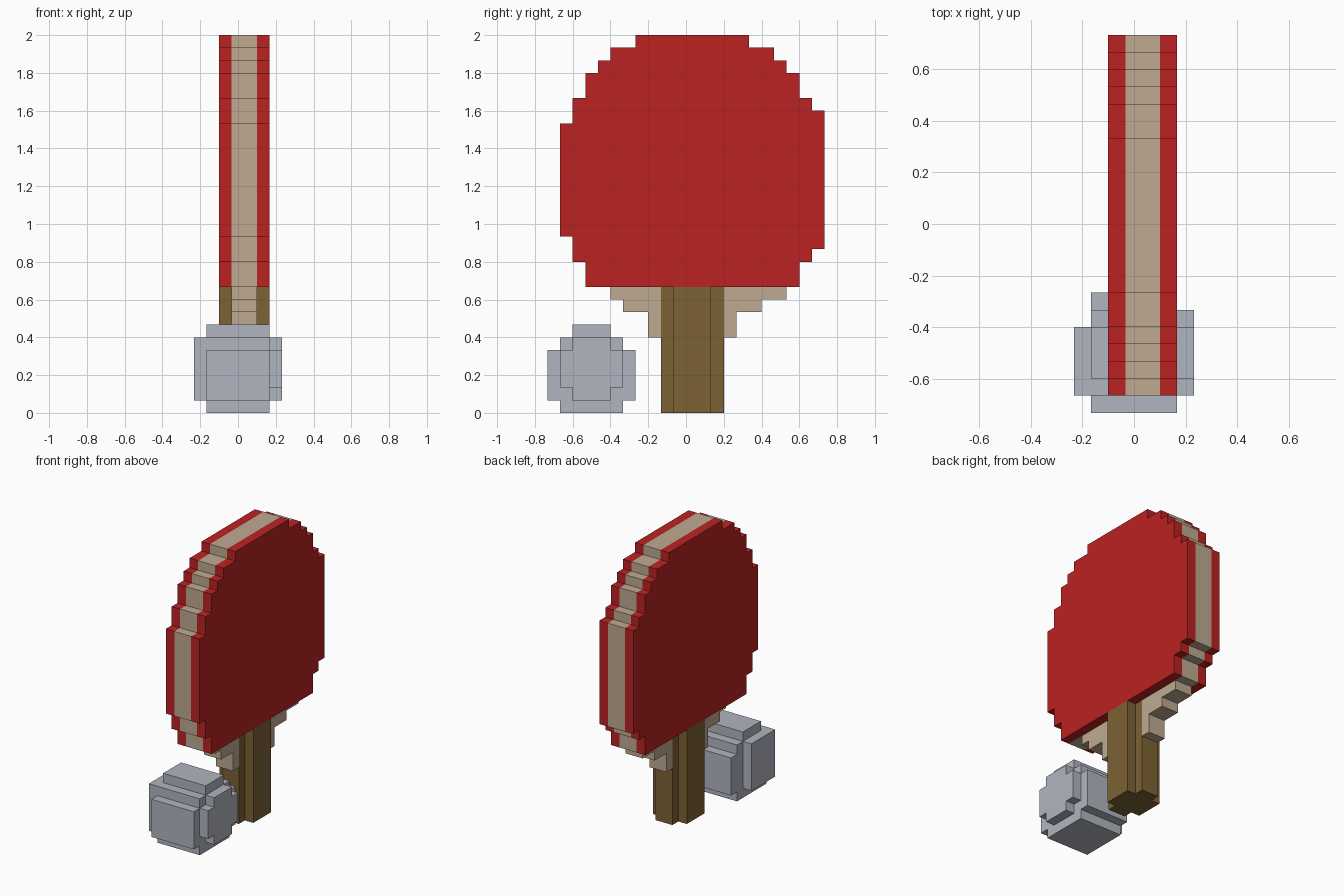
import bpy
import bmesh

cube = bpy.data.objects.get("Cube")
if cube:
    bpy.data.objects.remove(cube, do_unlink=True)

CELL = 1 / 15  # one block of the stepped grid


def material(name, rgb):
    mat = bpy.data.materials.new(name)
    mat.use_nodes = True
    mat.diffuse_color = (*rgb, 1)
    mat.node_tree.nodes["Principled BSDF"].inputs["Base Color"].default_value = (*rgb, 1)
    return mat


red = material("rubber red", (0.50, 0.016, 0.016))
tan = material("plywood tan", (0.52, 0.402, 0.283))
brown = material("handle brown", (0.205, 0.122, 0.036))
grey = material("ball grey", (0.435, 0.46, 0.525))


def finish(name, bm, mat):
    bmesh.ops.recalc_face_normals(bm, faces=bm.faces)
    mesh = bpy.data.meshes.new(name)
    bm.to_mesh(mesh)
    bm.free()
    mesh.materials.append(mat)
    obj = bpy.data.objects.new(name, mesh)
    bpy.context.scene.collection.objects.link(obj)
    return obj


def extrude(bm, points, offset):
    """Extrude a flat outline, all in grid cells."""
    face = bm.faces.new([bm.verts.new([c * CELL for c in p]) for p in points])
    new = bmesh.ops.extrude_face_region(bm, geom=[face])["geom"]
    verts = [v for v in new if isinstance(v, bmesh.types.BMVert)]
    bmesh.ops.translate(bm, verts=verts, vec=[c * CELL for c in offset])


def stepped(bm, rows, x0, x1):
    """Stepped outline from rows of (bottom z, top z, min y, max y), extruded along x."""
    up = [(y, z) for a, b, _, y in rows for z in (a, b)]
    down = [(y, z) for a, b, y, _ in reversed(rows) for z in (b, a)]
    outline = []
    for p in up + down:
        if not outline or p != outline[-1]:
            outline.append(p)
    extrude(bm, [(x0, y, z) for y, z in outline], (x1 - x0, 0, 0))


def slab(name, rows, x0, x1, mat):
    bm = bmesh.new()
    stepped(bm, rows, x0, x1)
    return finish(name, bm, mat)


# Blade: plywood core between two rubber sheets
BLADE = [(10, 12, -8, 9), (12, 13, -9, 10), (13, 14, -9, 11), (14, 23, -10, 11),
         (23, 24, -9, 11), (24, 25, -9, 10), (25, 27, -8, 9), (27, 28, -7, 8),
         (28, 29, -6, 7), (29, 30, -4, 5)]
slab("right_rubber", BLADE, -1.5, -0.5, red)
slab("blade_core", BLADE, -0.5, 1.5, tan)
slab("left_rubber", BLADE, 1.5, 2.5, red)

# Stepped plywood shoulders on both sides of the handle
slab("front_shoulder", [(6, 8, -3, -2), (8, 9, -5, -2), (9, 10, -6, -2)], -0.5, 1.5, tan)
slab("back_shoulder", [(6, 8, 3, 4), (8, 9, 3, 6), (9, 10, 3, 8)], -0.5, 1.5, tan)

# Handle with notched corners
bm = bmesh.new()
section = [(-0.5, -2), (1.5, -2), (1.5, -1), (2.5, -1), (2.5, 2), (1.5, 2),
           (1.5, 3), (-0.5, 3), (-0.5, 2), (-1.5, 2), (-1.5, -1), (-0.5, -1)]
extrude(bm, [(x, y, 0) for x, y in section], (0, 0, 10))
finish("handle", bm, brown)

# Ball: stepped body with a raised plate on each side
bm = bmesh.new()
stepped(bm, [(0, 1, -10, -5), (1, 5, -11, -4), (5, 6, -10, -5), (6, 7, -9, -6)], -2.5, 2.5)
stepped(bm, [(1, 2, -9, -6), (2, 5, -10, -5), (5, 6, -9, -6)], 2.5, 3.5)
stepped(bm, [(1, 6, -10, -6)], -3.5, -2.5)
finish("ball", bm, grey)
